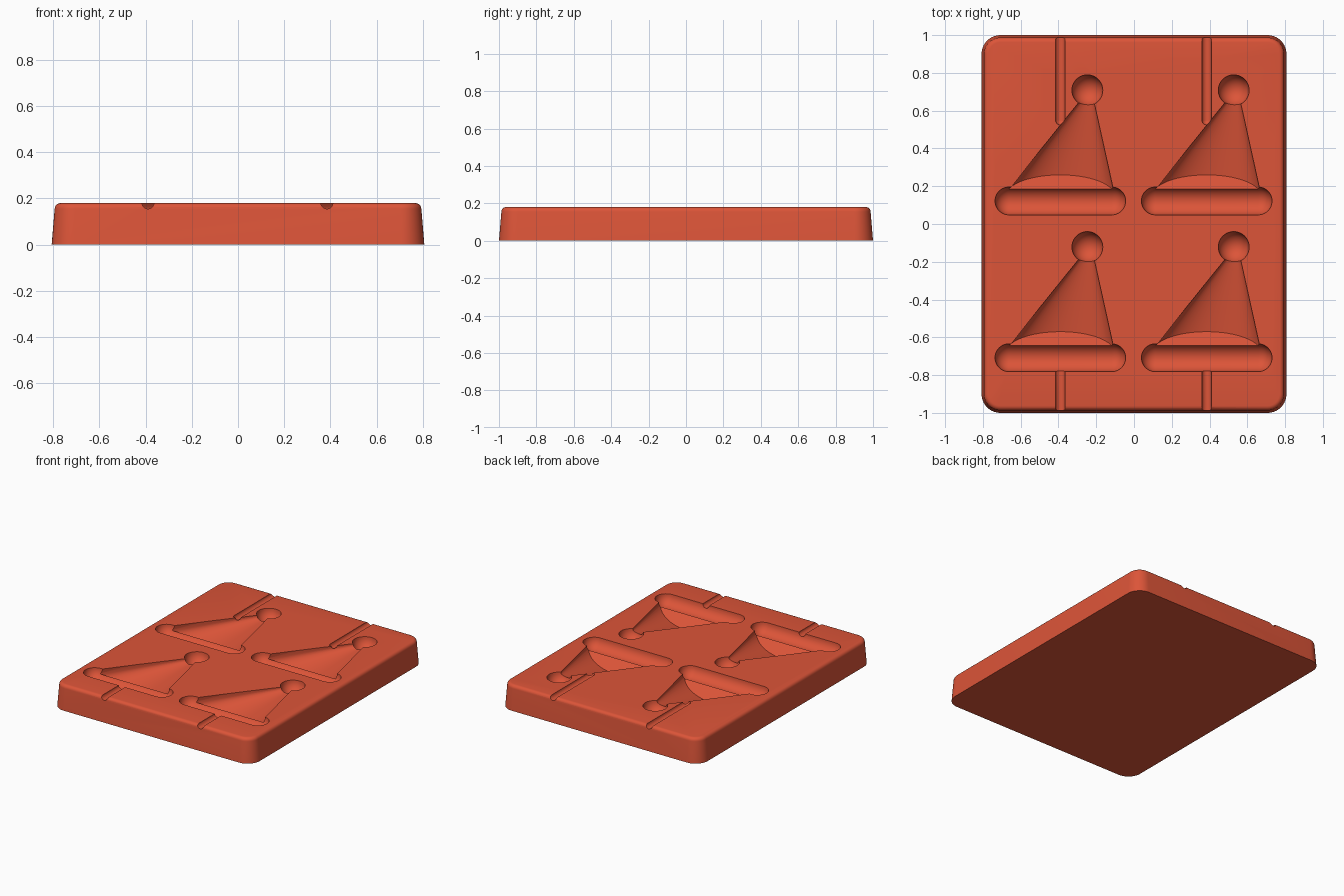
import bpy, bmesh
from math import sin, cos, pi
from mathutils import Vector

cube = bpy.data.objects.get("Cube")
if cube:
    bpy.data.objects.remove(cube)

HEIGHT = 0.18
HALF_X, HALF_Y = 0.807, 1.0

material = bpy.data.materials.new("terracotta_red")
material.use_nodes = True
COLOUR = (0.72, 0.09, 0.04, 1)
material.diffuse_color = COLOUR
material.node_tree.nodes["Principled BSDF"].inputs["Base Color"].default_value = COLOUR


def add_object(name, bm):
    bmesh.ops.recalc_face_normals(bm, faces=bm.faces)
    mesh = bpy.data.meshes.new(name)
    bm.to_mesh(mesh)
    bm.free()
    mesh.materials.append(material)
    obj = bpy.data.objects.new(name, mesh)
    bpy.context.collection.objects.link(obj)
    return obj


def hull(name, points):
    bm = bmesh.new()
    for p in points:
        bm.verts.new(p)
    bmesh.ops.convex_hull(bm, input=bm.verts[:])
    loose = [v for v in bm.verts if not v.link_faces]
    bmesh.ops.delete(bm, geom=loose, context="VERTS")
    return add_object(name, bm)


def ball_points(x, y, z, radius, rings=16, segments=40):
    points = [Vector((x, y, z + s * radius)) for s in (-1, 1)]
    for i in range(1, rings):
        lat = pi * i / rings
        for j in range(segments):
            lon = 2 * pi * j / segments
            points.append(Vector((x + radius * sin(lat) * cos(lon),
                                  y + radius * sin(lat) * sin(lon),
                                  z + radius * cos(lat))))
    return points


def trough_points(x, y, half_width, depth, slope, n=32):
    # Half ellipse hanging below the top face, with a short wall above it
    points = [Vector((x + s * half_width, y, HEIGHT + 0.05)) for s in (-1, 1)]
    for i in range(n + 1):
        a = pi * i / n
        drop = depth * sin(a)
        points.append(Vector((x + half_width * cos(a), y + slope * drop, HEIGHT - drop)))
    return points


# Slab: stacked rounded rectangles with drafted walls and a rolled top edge
def slab():
    bm = bmesh.new()
    levels = [(0, 0), (HEIGHT - 0.025, 0.013)]
    for i in range(1, 6):
        a = pi / 2 * i / 5
        levels.append((HEIGHT - 0.025 * (1 - sin(a)), 0.013 + 0.025 * (1 - cos(a))))
    rings = []
    for z, inset in levels:
        radius = 0.1 - inset
        ring = []
        for q, (sx, sy) in enumerate([(1, 1), (-1, 1), (-1, -1), (1, -1)]):
            for k in range(11):
                a = pi / 2 * (q + k / 10)
                ring.append(bm.verts.new((sx * (HALF_X - 0.1) + radius * cos(a),
                                          sy * (HALF_Y - 0.1) + radius * sin(a), z)))
        rings.append(ring)
    for low, high in zip(rings, rings[1:]):
        for i in range(len(low)):
            j = (i + 1) % len(low)
            bm.faces.new((low[i], low[j], high[j], high[i]))
    bm.faces.new(rings[0])
    bm.faces.new(rings[-1])
    return add_object("mould_tray", bm)


tray = slab()
cutters = []
top = HEIGHT + 0.001

# Hat cavities: brim, skewed cone and pompom, in two columns and two rows
for dx in (0, 0.775):
    for dy in (0, -0.83):
        cutters.append(hull("cone_cutter",
                            trough_points(dx - 0.39, dy + 0.15, 0.287, 0.11, 1)
                            + trough_points(dx - 0.235, dy + 0.7, 0.012, 0.012, 0, 8)))
        cutters.append(hull("brim_cutter",
                            ball_points(dx - 0.662, dy + 0.122, top, 0.074)
                            + ball_points(dx - 0.118, dy + 0.122, top, 0.074)))
        cutters.append(hull("pompom_cutter",
                            ball_points(dx - 0.247, dy + 0.708, top, 0.082)))

# Pouring channels from the end walls to the cavities
for x in (-0.39, 0.385):
    for y0, y1 in ((-1.1, -0.72), (0.55, 1.1)):
        cutters.append(hull("channel_cutter",
                            ball_points(x, y0, top, 0.026, 12, 24)
                            + ball_points(x, y1, top, 0.026, 12, 24)))

bpy.context.view_layer.objects.active = tray
for cutter in cutters:
    cutter.hide_render = True
    mod = tray.modifiers.new("cut", "BOOLEAN")
    mod.operation = "DIFFERENCE"
    mod.solver = "EXACT"
    mod.object = cutter
    bpy.ops.object.modifier_apply(modifier=mod.name)
    bpy.data.objects.remove(cutter)

bpy.ops.object.select_all(action="DESELECT")
tray.select_set(True)
bpy.ops.object.shade_smooth_by_angle(angle=0.6)
